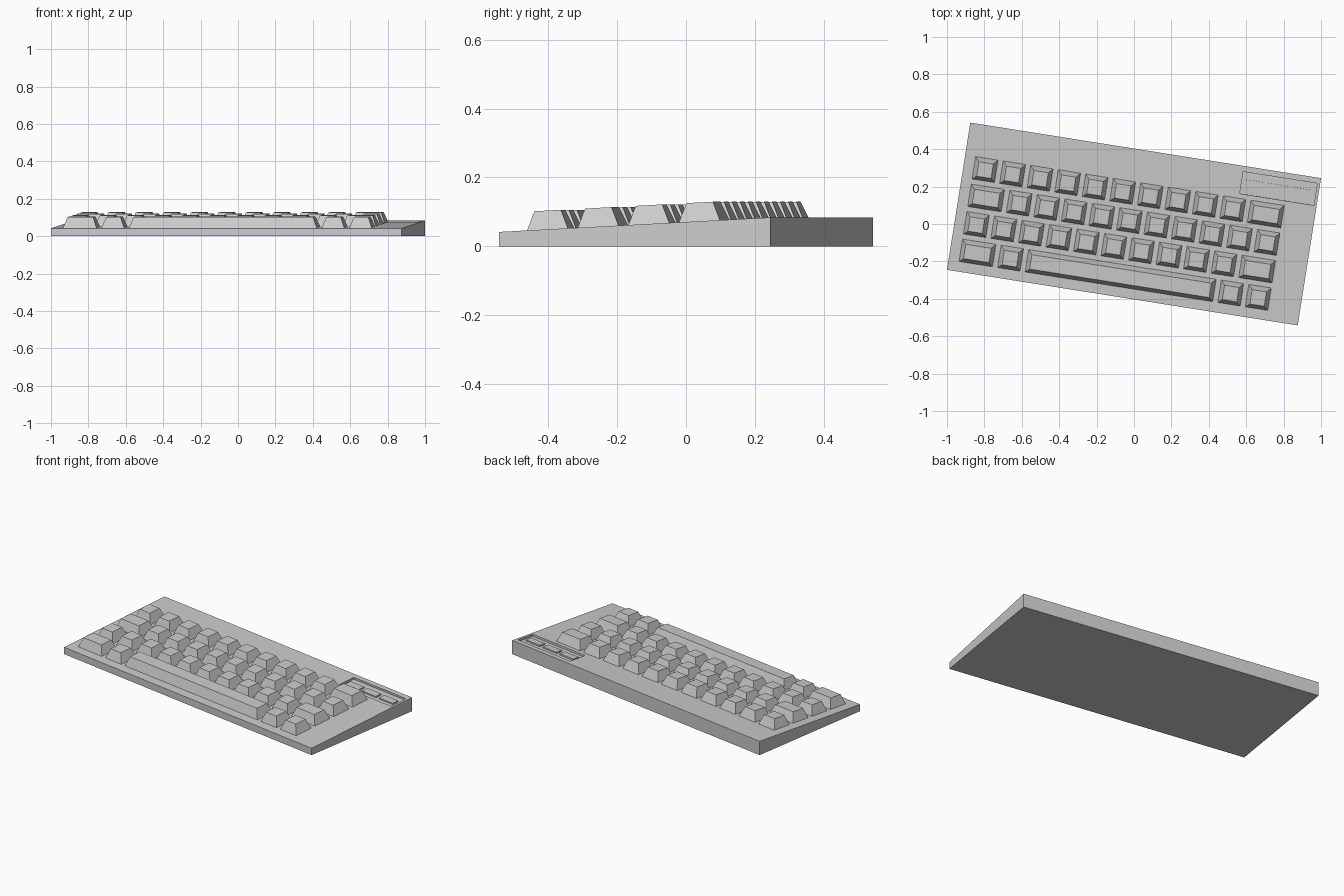
import bpy, bmesh, math
from mathutils import Matrix

if "Cube" in bpy.data.objects:
    bpy.data.objects.remove(bpy.data.objects["Cube"])

W, D = 1.8985, 0.797            # case width and depth
Z_FRONT, Z_BACK = 0.042, 0.084  # deck heights
UNIT, GAP = 0.149, 0.027        # key pitch and gap between keys
KEY_H, TAPER = 0.056, 0.022

yaw = Matrix.Rotation(math.radians(-9), 4, 'Z')
slope = math.atan((Z_BACK - Z_FRONT) / D)
# deck frame: x, y along the sloping top plate, z normal to it
deck = yaw @ Matrix.Translation((0, 0, (Z_FRONT + Z_BACK) / 2)) @ Matrix.Rotation(slope, 4, 'X')


def add_object(name, bm, matrix):
    bmesh.ops.recalc_face_normals(bm, faces=bm.faces)
    mesh = bpy.data.meshes.new(name)
    bm.to_mesh(mesh)
    bm.free()
    ob = bpy.data.objects.new(name, mesh)
    bpy.context.collection.objects.link(ob)
    ob.matrix_world = matrix
    return ob


def block(name, size, centre, matrix, taper=0.0):
    """Box whose top face is drawn in by taper on every side."""
    bm = bmesh.new()
    bmesh.ops.create_cube(bm, size=1)
    for v in bm.verts:
        inset = taper if v.co.z > 0 else 0
        v.co.x = math.copysign(size[0] / 2 - inset, v.co.x) + centre[0]
        v.co.y = math.copysign(size[1] / 2 - inset, v.co.y) + centre[1]
        v.co.z = v.co.z * size[2] + centre[2]
    return add_object(name, bm, matrix)


# wedge-shaped case, extruded from its side profile
bm = bmesh.new()
profile = [(-D / 2, 0), (D / 2, 0), (D / 2, Z_BACK), (-D / 2, Z_FRONT)]
side = bm.faces.new([bm.verts.new((-W / 2, y, z)) for y, z in profile])
ext = bmesh.ops.extrude_face_region(bm, geom=[side])
bmesh.ops.translate(bm, vec=(W, 0, 0),
                    verts=[g for g in ext["geom"] if isinstance(g, bmesh.types.BMVert)])
case = add_object("case", bm, yaw)

# shallow recess for the indicator panel
PX, PY, DEPTH = 0.7335, 0.3085, 0.012
cutter = block("panel_cutter", (0.401, 0.119, 2 * DEPTH), (PX, PY, 0), deck)
cutter.hide_render = True
cutter.hide_viewport = True
cut = case.modifiers.new("panel_recess", 'BOOLEAN')
cut.operation = 'DIFFERENCE'
cut.solver = 'EXACT'
cut.object = cutter

# three indicators inside the recess
for i in (-1, 0, 1):
    block(f"indicator_{i + 2}", (0.105, 0.043, 0.009),
          (PX - 0.004 + i * 0.13, PY - 0.002, -DEPTH + 0.0035), deck)

# key rows, back to front, as key widths in units
rows = [
    [1] * 10 + [1.4],
    [1.4] + [1] * 10,
    [1] * 10 + [1.4],
    [1.4, 1, 7, 1, 1],
]
for r, widths in enumerate(rows):
    x = -0.893
    y = 0.163 - r * UNIT
    for k, w in enumerate(widths):
        size = w * UNIT - GAP
        name = "space_bar" if w > 2 else f"key_row{r + 1}_{k + 1}"
        block(name, (size, UNIT - GAP, KEY_H + 0.001),
              (x + size / 2, y, KEY_H / 2 - 0.0005), deck, TAPER)
        x += w * UNIT
